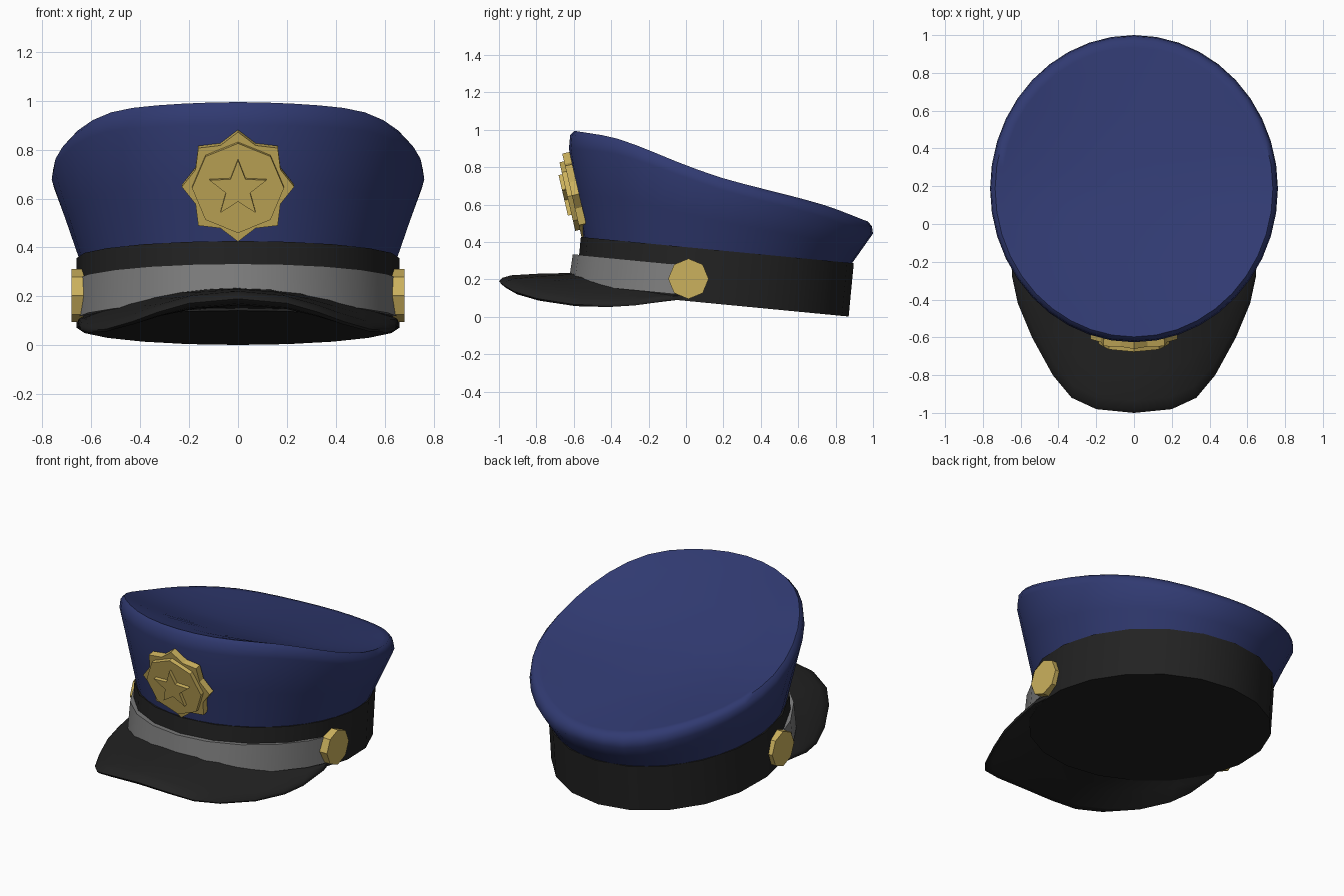
import bpy, bmesh, math
from mathutils import Matrix, Vector

if "Cube" in bpy.data.objects:
    bpy.data.objects.remove(bpy.data.objects["Cube"])

def mat(name, rgb):
    m = bpy.data.materials.new(name)
    m.diffuse_color = (*rgb, 1)
    m.use_nodes = True
    m.node_tree.nodes["Principled BSDF"].inputs["Base Color"].default_value = m.diffuse_color
    return m

BLUE = mat("navy_cloth", (0.03, 0.042, 0.165))
BLACK = mat("black_leather", (0.016, 0.016, 0.016))
GREY = mat("grey_strap", (0.21, 0.21, 0.21))
GOLD = mat("gold_metal", (0.6, 0.44, 0.11))

def make(name, rows, material, closed=True, wrap_rows=False, caps=(), angle=35, tf=None):
    """Skin a list of point rows; optionally cap the first/last row."""
    bm = bmesh.new()
    vr = [[bm.verts.new(p) for p in r] for r in rows]
    n = len(rows[0])
    pairs = list(zip(vr, vr[1:])) + ([(vr[-1], vr[0])] if wrap_rows else [])
    for a, b in pairs:
        for i in range(n if closed else n - 1):
            j = (i + 1) % n
            bm.faces.new((a[i], a[j], b[j], b[i]))
    for k in caps:
        bm.faces.new(vr[k])
    if wrap_rows and not closed:                 # close the two ends of a bar
        for k in (0, n - 1):
            bm.faces.new([r[k] for r in vr])
    bmesh.ops.remove_doubles(bm, verts=bm.verts, dist=1e-5)
    bmesh.ops.recalc_face_normals(bm, faces=bm.faces)
    if tf:
        bm.transform(tf)
    me = bpy.data.meshes.new(name)
    bm.to_mesh(me)
    bm.free()
    ob = bpy.data.objects.new(name, me)
    bpy.context.collection.objects.link(ob)
    me.materials.append(material)
    if angle:
        bpy.ops.object.select_all(action='DESELECT')
        ob.select_set(True)
        bpy.context.view_layer.objects.active = ob
        bpy.ops.object.shade_smooth_by_angle(angle=math.radians(angle))
    return ob

def interp(pts, x):
    """Smooth (Hermite) interpolation through (x, z) points."""
    x = min(max(x, pts[0][0]), pts[-1][0])
    def slope(i):
        a, b = pts[max(i - 1, 0)], pts[min(i + 1, len(pts) - 1)]
        return (b[1] - a[1]) / (b[0] - a[0])
    for i in range(len(pts) - 1):
        (x0, z0), (x1, z1) = pts[i], pts[i + 1]
        if x <= x1:
            h = x1 - x0
            t = (x - x0) / h
            return ((2*t**3 - 3*t*t + 1) * z0 + (t**3 - 2*t*t + t) * h * slope(i)
                    + (3*t*t - 2*t**3) * z1 + (t**3 - t*t) * h * slope(i + 1))

# Tilted frame shared by band and strap (origin at centre of the band's bottom)
TILT = Matrix.Translation((0, 0.14, 0.0716)) @ Matrix.Rotation(math.radians(-5.5), 4, 'X')

def arc(a, b, z, start, end, n):
    """Ellipse points, angle measured from the front (-y)."""
    return [(a * math.sin(p), -b * math.cos(p), z)
            for p in (math.radians(start + (end - start) * i / n) for i in range(n))]

# Black head band
make("head_band", [arc(0.66, 0.733, z, 0, 360, 20) for z in (0, 0.286)],
     BLACK, caps=(0, 1), tf=TILT)

# Blue crown: flared wall, rounded rim, dished top
RIM = [(-0.6, 0.995), (-0.36, 0.95), (0, 0.81), (0.2, 0.74), (0.73, 0.6), (0.97, 0.51)]
N = 40
base = [TILT @ Vector(p) for p in arc(0.645, 0.715, 0.27, 0, 360, N)]

def crown_ring(s, drop):
    r = []
    for x, y, _ in arc(0.762 * s, 0.813 * s, 0, 0, 360, N):
        y += 0.187
        r.append(Vector((x, y, interp(RIM, y) - drop)))
    return r

wide = crown_ring(1.0, 0.065)
for v in wide:                                   # front wall turns in a little lower
    v.z -= 0.03 * max(0, -v.y / 0.6)
mid = [b.lerp(w, 0.5) for b, w in zip(base, wide)]
rows = [base, mid, wide, crown_ring(0.992, 0.025), crown_ring(0.965, 0.0),
        crown_ring(0.92, 0.008), crown_ring(0.8, 0.03), crown_ring(0.5, 0.06),
        crown_ring(0.2, 0.07)]
make("crown", rows, BLUE, caps=(0, -1), angle=60)

# Grey strap round the front of the band
sect = [(0.0, 0.03), (0.05, 0.03), (0.042, 0.19), (0.0, 0.19)]
make("strap", [[p for p in arc(0.65 + o * 0.5, 0.725 + o, z, -81, 97.2, 11)]
               for o, z in sect], GREY, closed=False, wrap_rows=True, tf=TILT)

# Arched visor: half outline mirrored, skinned from band to edge and back underneath
half = [(0, -1, 0.19), (0.2, -0.98, 0.172), (0.33, -0.92, 0.135), (0.43, -0.8, 0.098),
        (0.54, -0.6, 0.066), (0.615, -0.42, 0.06), (0.645, -0.28, 0.068), (0.655, -0.1, 0.095)]
outer = [(-x, y, z) for x, y, z in half[:0:-1]] + half

def visor_row(t, bulge, under):
    row = []
    for i, o in enumerate(outer):
        p = math.radians((i - 7) / 7 * 80)
        x, y = 0.64 * math.sin(p), 0.14 - 0.71 * math.cos(p)
        top = 0.235 - 0.3 * x * x
        low = min(top - 0.02, 0.095 - 0.098 * y)
        q = Vector((x, y, low if under else top)).lerp(Vector(o), t)
        q.z += bulge * (1 - 0.6 * abs(i - 7) / 7)
        row.append(q)
    return row

make("visor", [visor_row(0, 0, 0), visor_row(0.5, 0.018, 0), visor_row(0.85, 0.025, 0),
               visor_row(0.96, 0.016, 0), visor_row(1, 0, 0), visor_row(0.96, -0.018, 1),
               visor_row(0.85, -0.02, 1), visor_row(0.4, -0.005, 1), visor_row(0, 0, 1)],
     BLACK, closed=False, wrap_rows=True, angle=60)

# Gold plates: flat polygons or stars extruded along local z
def plate(name, radii, count, z0, z1, tf):
    pts = [(radii[i % len(radii)] * math.sin(2 * math.pi * i / count),
            radii[i % len(radii)] * math.cos(2 * math.pi * i / count)) for i in range(count)]
    make(name, [[(x, y, z) for x, y in pts] for z in (z0, z1)], GOLD,
         caps=(0, 1), angle=0, tf=tf)

# Badge on the crown front: eight-point star, octagon, five-point star
BADGE = Matrix.Translation((0, -0.61, 0.648)) @ Matrix.Rotation(math.radians(90 + 13), 4, 'X')
plate("badge_base", (0.23, 0.188), 16, -0.04, 0.0, BADGE)
plate("badge_octagon", (0.188,), 8, -0.01, 0.025, BADGE)
plate("badge_star", (0.123, 0.052), 10, 0.015, 0.045, BADGE)

# Octagonal side buttons
for side, nm in ((1, "right"), (-1, "left")):
    plate("button_" + nm, (0.108,), 8, 0.63, 0.682,
          Matrix.Translation((0, 0.013, 0.203)) @ Matrix.Rotation(side * math.pi / 2, 4, 'Y'))
